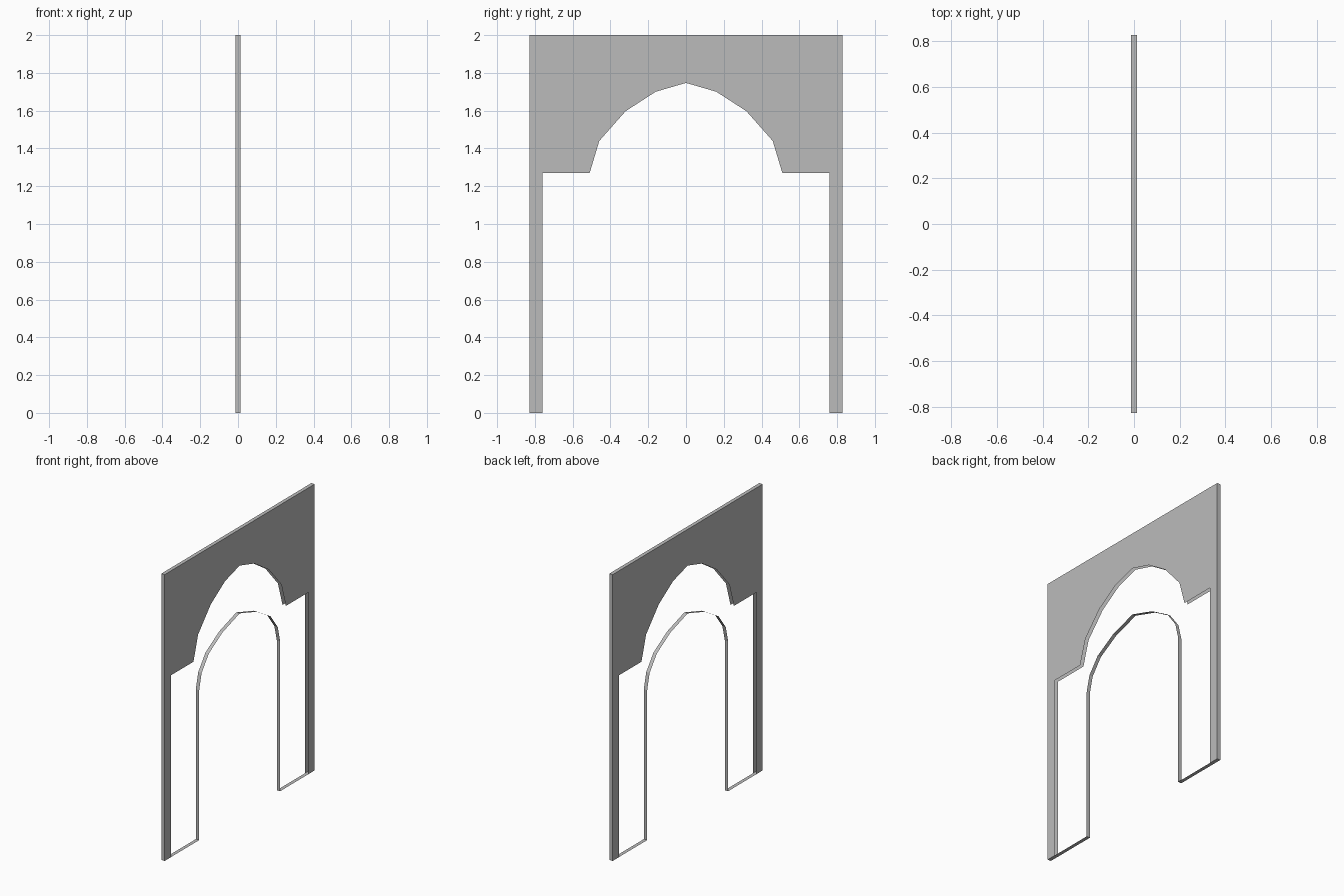
import bpy
import bmesh

cube = bpy.data.objects.get("Cube")
if cube:
    bpy.data.objects.remove(cube, do_unlink=True)

HALF_T = 0.013   # half thickness of the wall
HALF_W = 0.828   # half width of the wall
TOP = 2.0

stone = bpy.data.materials.new("grey stone")
stone.use_nodes = True
GREY = (0.5, 0.5, 0.5, 1.0)
stone.diffuse_color = GREY
stone.node_tree.nodes["Principled BSDF"].inputs["Base Color"].default_value = GREY


def mirrored(half):
    """Half outline from the foot up to the crown, continued down the -y side."""
    return half + [(-y, z) for y, z in reversed(half) if y > 0]


def make_object(name, bm):
    mesh = bpy.data.meshes.new(name)
    bm.to_mesh(mesh)
    bm.free()
    mesh.materials.append(stone)
    obj = bpy.data.objects.new(name, mesh)
    bpy.context.collection.objects.link(obj)
    return obj


def sheet(name, outline, x):
    """Flat face at the given x, facing away from the wall centre."""
    bm = bmesh.new()
    face = bm.faces.new([bm.verts.new((x, y, z)) for y, z in outline])
    face.normal_update()
    if face.normal.x * x < 0:
        face.normal_flip()
    make_object(name, bm)


def band(name, path):
    """Closed ribbon across the wall thickness."""
    bm = bmesh.new()
    rows = [[bm.verts.new((x, y, z)) for x in (-HALF_T, HALF_T)] for y, z in path]
    for a, b in zip(rows, rows[1:] + rows[:1]):
        bm.faces.new((a[0], a[1], b[1], b[0]))
    make_object(name, bm)


# Shared outer frame, running from the -y foot over the top to the +y foot
frame = [(-HALF_W, 0), (-HALF_W, TOP), (HALF_W, TOP), (HALF_W, 0)]

# Wall sheets: slim posts with a stepped, faceted arch above
cutout = mirrored([(0.76, 0), (0.76, 1.27), (0.51, 1.27), (0.459, 1.44),
                   (0.32, 1.597), (0.161, 1.70), (0, 1.747)])
sheet("left_wall_face", frame + cutout, HALF_T)
sheet("right_wall_face", frame + cutout, -HALF_T)

# Edge band: outer edges, the foot strips and the inner doorway lining
doorway = mirrored([(0.447, 0), (0.447, 1.047), (0.42, 1.157), (0.34, 1.263),
                    (0.19, 1.352), (0, 1.413)])
band("wall_edge_and_doorway_lining", frame + doorway)
